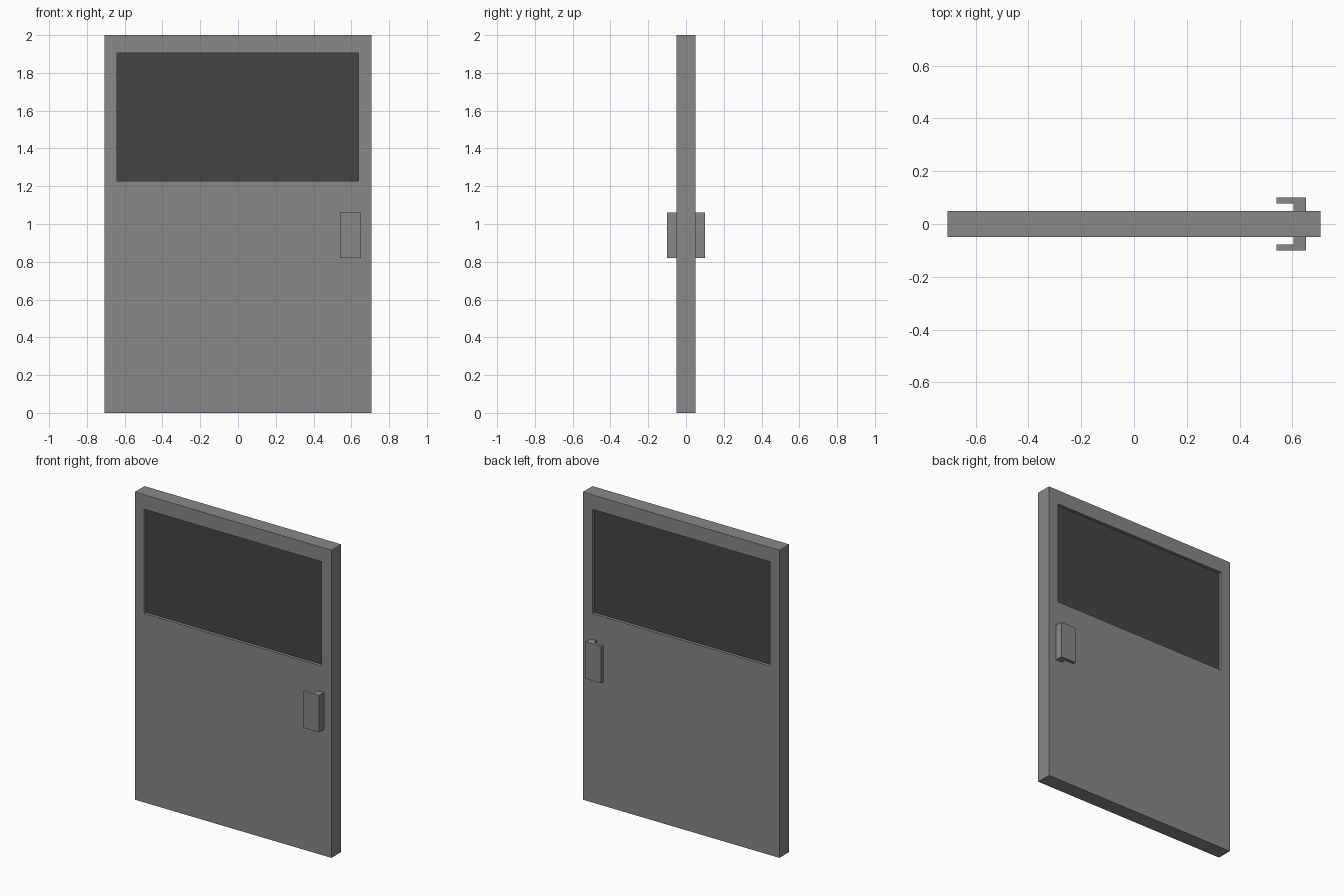
import bpy, bmesh
from mathutils import Vector

if "Cube" in bpy.data.objects:
    bpy.data.objects.remove(bpy.data.objects["Cube"], do_unlink=True)


def make_material(name, value):
    mat = bpy.data.materials.new(name)
    mat.use_nodes = True
    colour = (value, value, value, 1)
    mat.diffuse_color = colour
    mat.node_tree.nodes["Principled BSDF"].inputs["Base Color"].default_value = colour
    return mat


def add_object(name, bm, mat):
    bmesh.ops.recalc_face_normals(bm, faces=bm.faces)
    mesh = bpy.data.meshes.new(name)
    bm.to_mesh(mesh)
    bm.free()
    mesh.materials.append(mat)
    obj = bpy.data.objects.new(name, mesh)
    bpy.context.collection.objects.link(obj)
    return obj


def box(low, high):
    bm = bmesh.new()
    bmesh.ops.create_cube(bm, size=1)
    low, high = Vector(low), Vector(high)
    for v in bm.verts:
        v.co = (low + high) / 2 + v.co * (high - low)
    return bm


grey = make_material("door grey", 0.246)
dark = make_material("dark glass", 0.06)

WIDTH, DEPTH, HEIGHT = 1.415, 0.1, 2.0
LEFT, RIGHT, SILL, HEAD = -0.64, 0.637, 1.228, 1.906
RECESS = 0.02

# Door slab: inset both broad faces to the window outline, then open it through
bm = box((-WIDTH / 2, -DEPTH / 2, 0), (WIDTH / 2, DEPTH / 2, HEIGHT))
broad = [f for f in bm.faces if abs(f.normal.y) > 0.9]
bmesh.ops.inset_individual(bm, faces=broad, thickness=0.1)
for face in broad:
    for v in face.verts:
        v.co.x = LEFT if v.co.x < 0 else RIGHT
        v.co.z = SILL if v.co.z < HEIGHT / 2 else HEAD
rims = [e for f in broad for e in f.edges]
bmesh.ops.delete(bm, geom=broad, context="FACES_ONLY")
bmesh.ops.bridge_loops(bm, edges=rims)
add_object("door_slab", bm, grey)

# Window pane, set back from both sides
pane_y = DEPTH / 2 - RECESS
add_object("window_pane", box((LEFT, -pane_y, SILL), (RIGHT, pane_y, HEAD)), dark)

# Handles: an L-shaped plan extruded upward, one on each side
plan = [(0.605, 0.05), (0.652, 0.05), (0.652, 0.1),
        (0.54, 0.1), (0.54, 0.078), (0.605, 0.078)]
for name, side in (("front_handle", -1), ("back_handle", 1)):
    bm = bmesh.new()
    base = bm.faces.new([bm.verts.new((x, side * y, 0.82)) for x, y in plan])
    top = bmesh.ops.extrude_face_region(bm, geom=[base], use_keep_orig=True)["geom"]
    bmesh.ops.translate(bm, vec=(0, 0, 0.24),
                        verts=[g for g in top if isinstance(g, bmesh.types.BMVert)])
    add_object(name, bm, grey)
